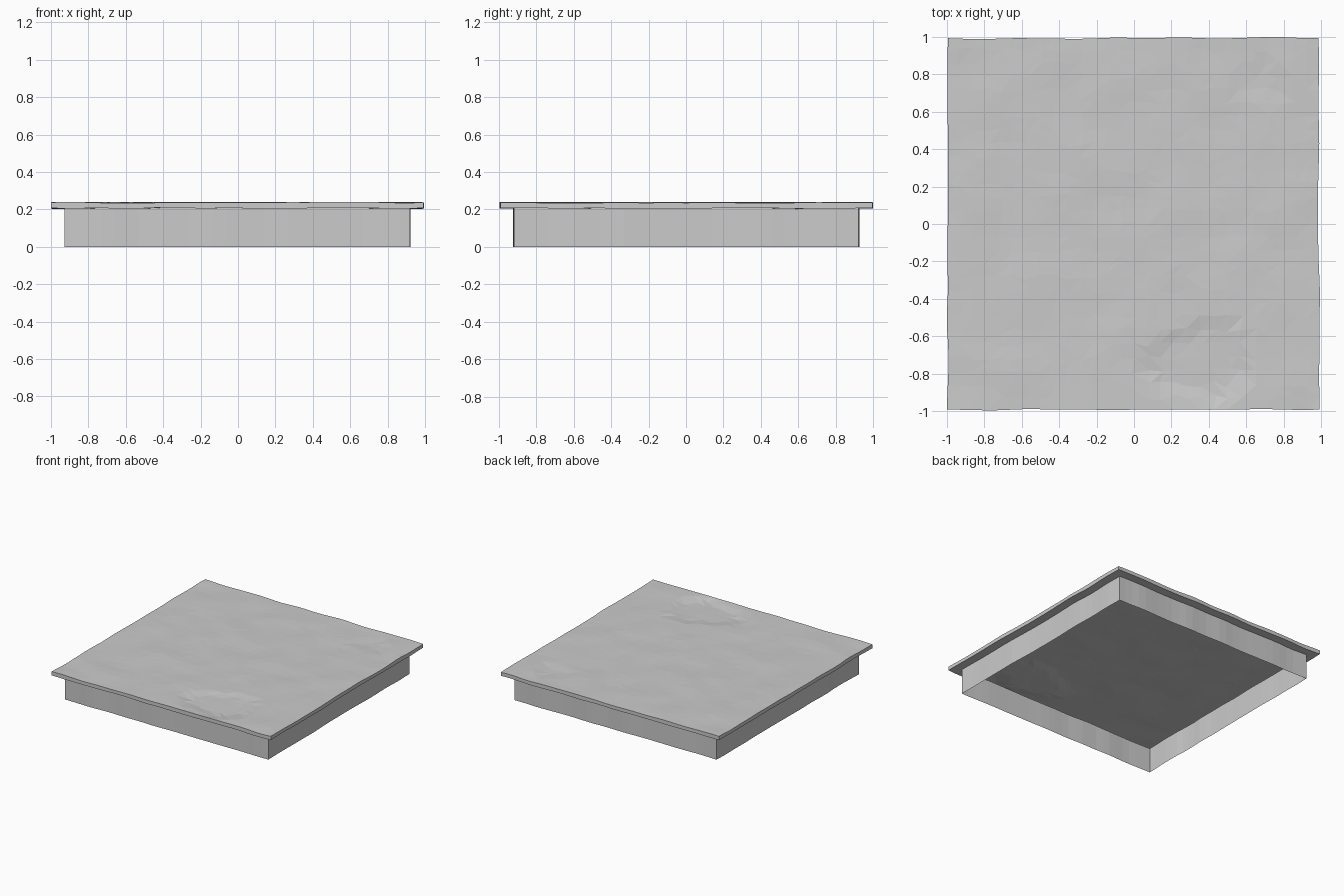
import bpy, bmesh, math, random
from mathutils import Vector, noise

if "Cube" in bpy.data.objects:
    bpy.data.objects.remove(bpy.data.objects["Cube"])

random.seed(4)
N = 28            # cells per side of the weathered top
TOP, LIP = 0.237, 0.206


def chip(x, y, cx, cy, rx, ry, depth):
    """Shallow ragged dent with a steep border."""
    a = math.atan2(y - cy, x - cx)
    r = math.hypot((x - cx) / rx, (y - cy) / ry)
    r += 0.10 * math.sin(3 * a + 1) + 0.06 * math.sin(7 * a)
    return -depth * min(max((1.1 - r) / 0.25, 0), 1)


def edge_wave(t, seed):
    """Inward wobble of an outer edge."""
    return 0.007 + 0.011 * noise.noise(Vector((t * 4.5, seed, 0.3)))


bm = bmesh.new()

# Worn top surface
grid = []
for j in range(N + 1):
    row = []
    for i in range(N + 1):
        x, y = -1 + 2 * i / N, -1 + 2 * j / N
        border = i in (0, N) or j in (0, N)
        if not border:
            x += random.uniform(-0.016, 0.016)
            y += random.uniform(-0.016, 0.016)
        z = TOP + 0.005 * noise.noise(Vector((x * 5, y * 5, 1.7)))
        z += chip(x, y, 0.35, -0.74, 0.27, 0.2, 0.010)
        z += chip(x, y, 0.69, 0.75, 0.13, 0.10, 0.005)
        if i == 0:
            x += max(0, edge_wave(y, 2.5) - 0.004)
        if i == N:
            x -= edge_wave(y, 7.4) + 0.004
        if j == 0:
            y += edge_wave(x, 11.6) + 0.001
        if j == N:
            y -= max(0, edge_wave(x, 15.3) - 0.002)
        row.append(bm.verts.new((x, y, z)))
    grid.append(row)
for j in range(N):
    for i in range(N):
        a, b = grid[j][i], grid[j][i + 1]
        c, d = grid[j + 1][i + 1], grid[j + 1][i]
        if random.random() < 0.5:
            bm.faces.new((a, b, c))
            bm.faces.new((a, c, d))
        else:
            bm.faces.new((a, b, d))
            bm.faces.new((b, c, d))

# Outline, counter-clockwise
outline = ([grid[0][i] for i in range(N)] + [grid[j][N] for j in range(N)]
           + [grid[N][i] for i in range(N, 0, -1)]
           + [grid[j][0] for j in range(N, 0, -1)])


def drop_ring(ring, scale, height, wobble=0.0):
    """Copy a ring at a new size and height, and skin the gap."""
    new = []
    for v in ring:
        z = height + wobble * noise.noise(Vector((v.co.x * 4, v.co.y * 4, 9.1)))
        new.append(bm.verts.new((v.co.x * scale, v.co.y * scale, z)))
    for k in range(len(ring)):
        m = (k + 1) % len(ring)
        bm.faces.new((ring[k], new[k], new[m], ring[m]))
    return new


# Slab edge, overhang underside, then thin skirt wall with open bottom
lip = drop_ring(outline, 1.0, LIP, 0.007)
neck = drop_ring(lip, 0.927, LIP, 0.007)
drop_ring(neck, 1.0, 0.0)

mesh = bpy.data.meshes.new("stone_floor_tile")
bm.to_mesh(mesh)
bm.free()
tile = bpy.data.objects.new("stone_floor_tile", mesh)
bpy.context.collection.objects.link(tile)
